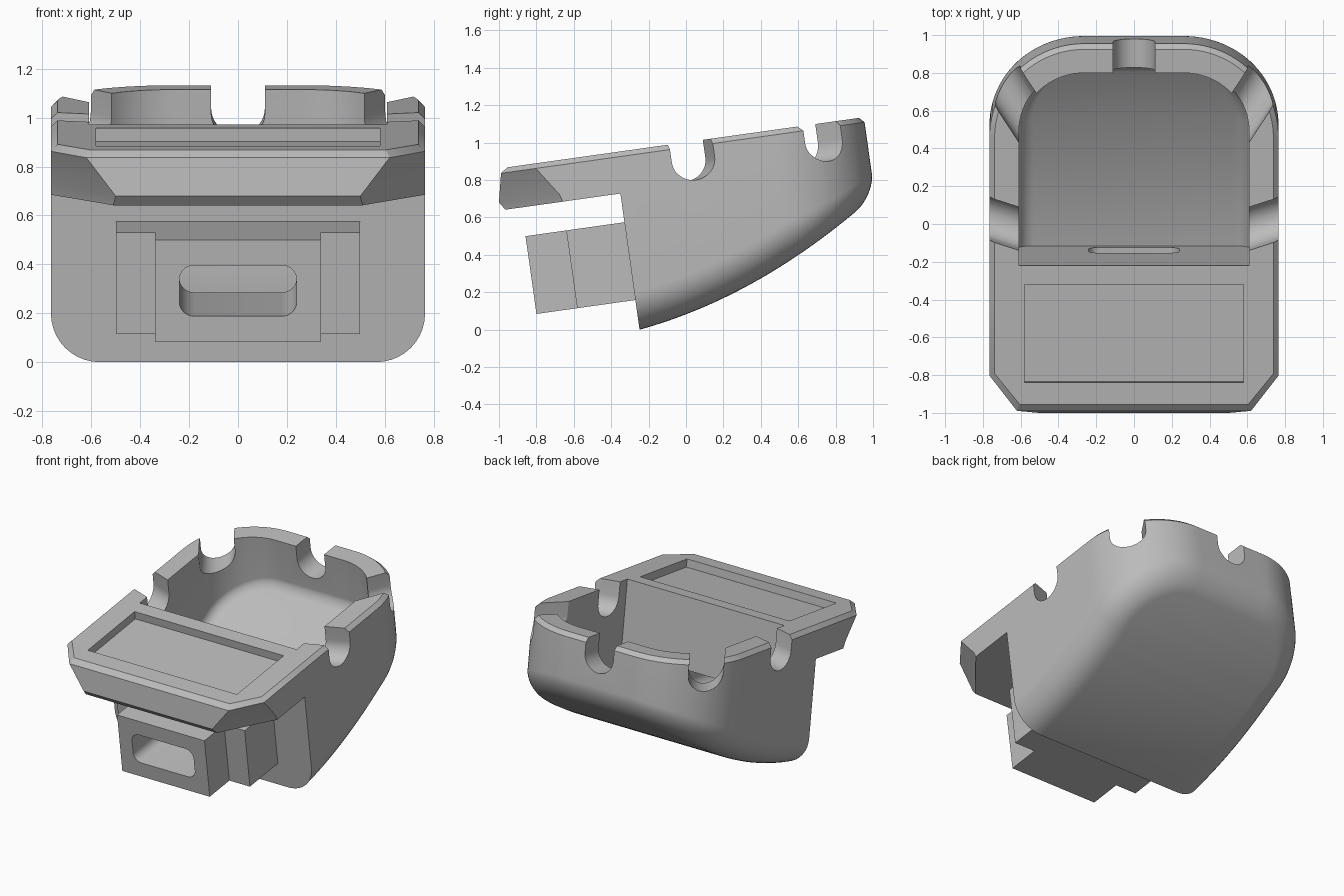
import bpy, bmesh, math
from mathutils import Matrix, Vector

if "Cube" in bpy.data.objects:
    bpy.data.objects.remove(bpy.data.objects["Cube"])

TOP = 0.993       # rim height before the tilt
SHOULDER = 0.966  # where the rim chamfer begins
FRONT = -0.246    # front wall of the bowl

grey = bpy.data.materials.new("warm_grey")
grey.use_nodes = True
grey.diffuse_color = (0.5, 0.5, 0.5, 1)
grey.node_tree.nodes["Principled BSDF"].inputs["Base Color"].default_value = (0.5, 0.5, 0.5, 1)


def loft(name, rings, strip_floor=False):
    """Skin closed rings of points, capping both ends."""
    bm = bmesh.new()
    rows = [[bm.verts.new(p) for p in ring] for ring in rings]
    n = len(rows[0])
    for a, b in zip(rows, rows[1:]):
        for i in range(n):
            j = (i + 1) % n
            bm.faces.new((a[i], a[j], b[j], b[i]))
    bm.faces.new(rows[-1])
    low = rows[0]
    if strip_floor:
        for i in range(n // 2 - 1):
            bm.faces.new((low[i], low[i + 1], low[n - 2 - i], low[n - 1 - i]))
    else:
        bm.faces.new(low[::-1])
    bmesh.ops.recalc_face_normals(bm, faces=bm.faces)
    mesh = bpy.data.meshes.new(name)
    bm.to_mesh(mesh)
    bm.free()
    mesh.materials.append(grey)
    obj = bpy.data.objects.new(name, mesh)
    bpy.context.collection.objects.link(obj)
    return obj


def box(name, x, y0, y1, z0, z1):
    plan = [(-x, y0), (x, y0), (x, y1), (-x, y1)]
    return loft(name, [[(px, py, z) for px, py in plan] for z in (z0, z1)])


def combine(target, tool, operation):
    """Apply a boolean and discard the tool."""
    mod = target.modifiers.new(operation, 'BOOLEAN')
    mod.operation, mod.solver, mod.object = operation, 'EXACT', tool
    tool.hide_render = True
    bpy.context.view_layer.objects.active = target
    bpy.ops.object.modifier_apply(modifier=mod.name)
    bpy.data.objects.remove(tool)


def floor_height(y):
    t = y - FRONT
    return 0.035 + 0.13 * t + 0.2 * t * t


def outline(half, front, back, radius):
    """Plan with a square front and round back corners: (point, normal) pairs."""
    cx, cy = half - radius, back - radius
    side = [(Vector((half, front + (cy - front) * i / 20)), Vector((1, 0))) for i in range(20)]
    for i in range(25):
        a = math.pi / 2 * i / 24
        nrm = Vector((math.cos(a), math.sin(a)))
        side.append((Vector((cx, cy)) + nrm * radius, nrm))
    mirror = [(Vector((-p.x, p.y)), Vector((-n.x, n.y))) for p, n in reversed(side)]
    return side + mirror


def bowl(name, plan, lift, fillet, tops):
    """Bowl solid: sloping curved floor, filleted edge, then (height, inset) rings."""
    rings = []
    for k in range(11):
        a = math.pi / 2 * (1 - k / 10)
        ring = []
        for p, n in plan:
            r = fillet * (1 - 0.42 * max(0, n.y))
            q = p - n * r * (1 - math.cos(a))
            ring.append((q.x, q.y, floor_height(q.y) + lift + r * (1 - math.sin(a))))
        rings.append(ring)
    for z, inset in tops:
        rings.append([(p.x - n.x * inset, p.y - n.y * inset, z) for p, n in plan])
    return loft(name, rings, True)


# Outer bowl
body = bowl("tilted_tray", outline(0.765, FRONT, 1.10, 0.5), 0, 0.2,
            [(SHOULDER, 0), (TOP, 0.027)])

# Front shelf: height, side x, side corner y, front x, front y
levels = [(0.77, 0.765, -0.555, 0.51, -0.866),
          (0.812, 0.765, -0.57, 0.50, -0.896),
          (SHOULDER, 0.765, -0.675, 0.62, -0.863),
          (TOP, 0.738, -0.66, 0.605, -0.825)]
shelf = loft("front_shelf", [
    [(sx, -0.2, z), (-sx, -0.2, z), (-sx, sy, z), (-fx, fy, z), (fx, fy, z), (sx, sy, z)]
    for z, sx, sy, fx, fy in levels])
combine(body, shelf, 'UNION')

# Stepped spout block under the shelf
combine(body, box("wide_block", 0.5, -0.56, -0.2, 0.195, 0.615), 'UNION')
combine(body, box("narrow_block", 0.34, -0.78, -0.5, 0.195, 0.615), 'UNION')

# Cavity
cavity = bowl("cavity_cutter", outline(0.61, -0.083, 0.947, 0.345), 0.179, 0.08, [(1.2, 0)])
combine(body, cavity, 'DIFFERENCE')

# Shallow recess in the shelf
combine(body, box("recess_cutter", 0.58, -0.709, -0.184, TOP - 0.055, 1.2), 'DIFFERENCE')

# Rounded slot running through the block into the cavity
slot = []
for cx, cz, start in ((0.18, 0.45, 0), (-0.18, 0.45, 90), (-0.18, 0.36, 180), (0.18, 0.36, 270)):
    for i in range(9):
        a = math.radians(start + 90 * i / 8)
        slot.append((cx + 0.06 * math.cos(a), cz + 0.06 * math.sin(a)))
combine(body, loft("slot_cutter", [[(x, y, z) for x, z in slot] for y in (-1, 0.02)]),
        'DIFFERENCE')

# Five U-shaped rests in the rim, pointing outward
R = 0.11
rest = [(R, 1.3), (-R, 1.3)]
for i in range(21):
    a = math.pi * (1 + i / 20)
    rest.append((R * math.cos(a), 0.896 + R * math.sin(a)))
places = [(0, 1.02, 90)]
for s in (1, -1):
    places += [(s * 0.765, 0.165, 90 - s * 72), (s * 0.612, 0.782, 90 - s * 33)]
for x, y, degrees in places:
    ang = math.radians(degrees)
    out, side = Vector((math.cos(ang), math.sin(ang))), Vector((-math.sin(ang), math.cos(ang)))
    rings = []
    for reach in (-0.3, 0.35):
        base = Vector((x, y)) + out * reach
        rings.append([(*(base + side * s), z) for s, z in rest])
    combine(body, loft("rest_cutter", rings), 'DIFFERENCE')

# Tilt the whole tray and set it on the ground
body.data.transform(Matrix.Rotation(math.radians(8), 4, 'X'))
lowest = min(v.co.z for v in body.data.vertices)
body.data.transform(Matrix.Translation((0, 0, -lowest)))

bpy.ops.object.select_all(action='DESELECT')
body.select_set(True)
bpy.context.view_layer.objects.active = body
bpy.ops.object.shade_smooth_by_angle(angle=math.radians(30))
